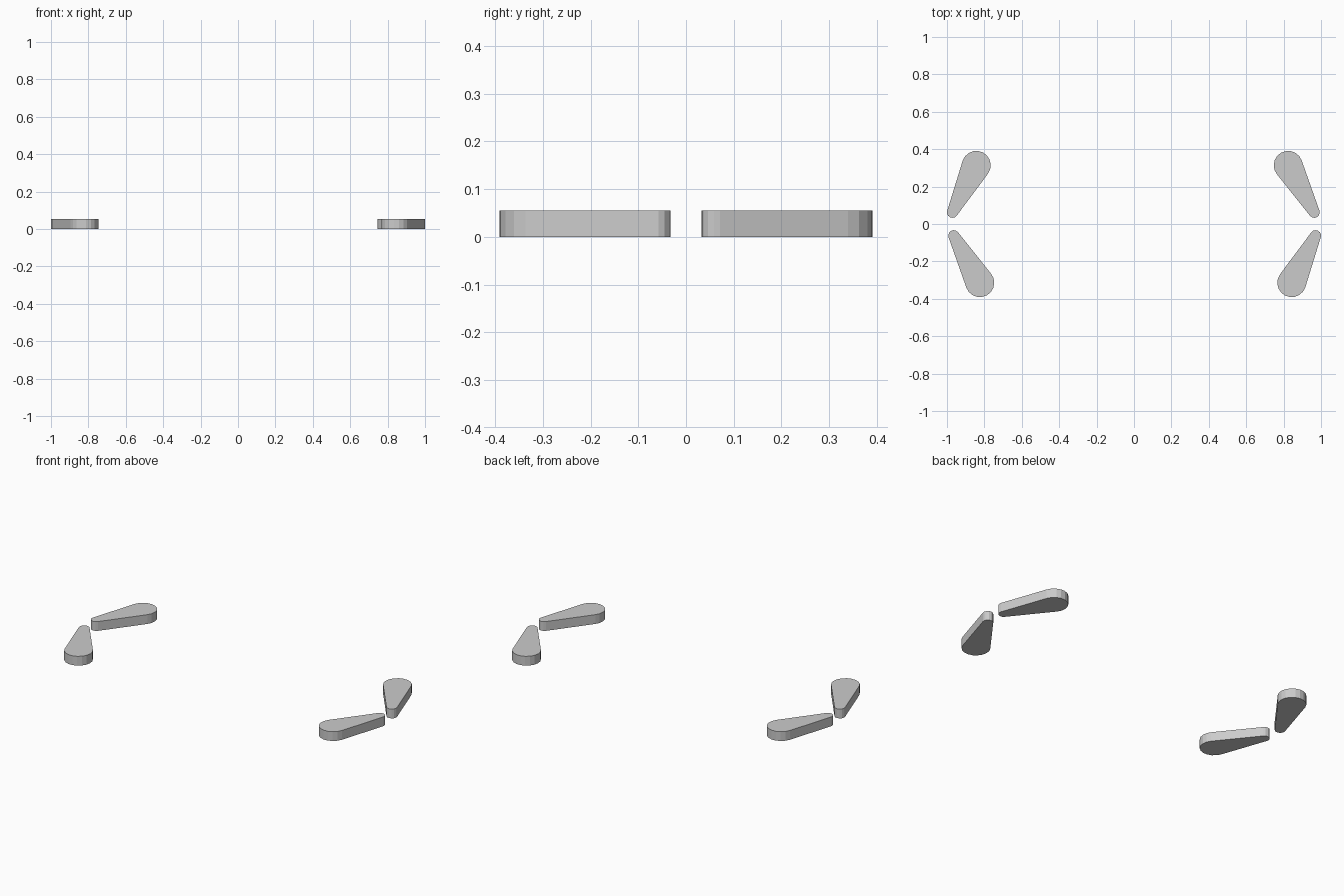
import bpy, bmesh
from math import atan2, acos, cos, sin, pi, hypot

if "Cube" in bpy.data.objects:
    bpy.data.objects.remove(bpy.data.objects["Cube"])

HEIGHT = 0.055
R_BIG, R_TIP = 0.077, 0.029


def teardrop(name, big, tip):
    """Extruded hull of two circles, faceted arcs between the tangent lines."""
    dx, dy = tip[0] - big[0], tip[1] - big[1]
    axis = atan2(dy, dx)
    half = acos((R_BIG - R_TIP) / hypot(dx, dy))

    def arc(c, r, a0, a1, n):
        return [(c[0] + r * cos(a0 + (a1 - a0) * i / n),
                 c[1] + r * sin(a0 + (a1 - a0) * i / n)) for i in range(n + 1)]

    outline = (arc(big, R_BIG, axis + half, axis + 2 * pi - half, 10)
               + arc(tip, R_TIP, axis - half, axis + half, 6))
    bm = bmesh.new()
    face = bm.faces.new([bm.verts.new((x, y, 0)) for x, y in outline])
    ext = bmesh.ops.extrude_face_region(bm, geom=[face], use_keep_orig=True)
    for v in ext["geom"]:
        if isinstance(v, bmesh.types.BMVert):
            v.co.z = HEIGHT
    bmesh.ops.recalc_face_normals(bm, faces=bm.faces)
    me = bpy.data.meshes.new(name)
    bm.to_mesh(me)
    bm.free()
    bpy.context.collection.objects.link(bpy.data.objects.new(name, me))


# Two paddles on the right, repeated on the left by a half turn
for side, s in (("right", 1), ("left", -1)):
    teardrop(f"paddle_{side}_a", (s * 0.824, s * 0.314), (s * 0.964, s * 0.062))
    teardrop(f"paddle_{side}_b", (s * 0.843, s * -0.314), (s * 0.971, s * -0.062))
